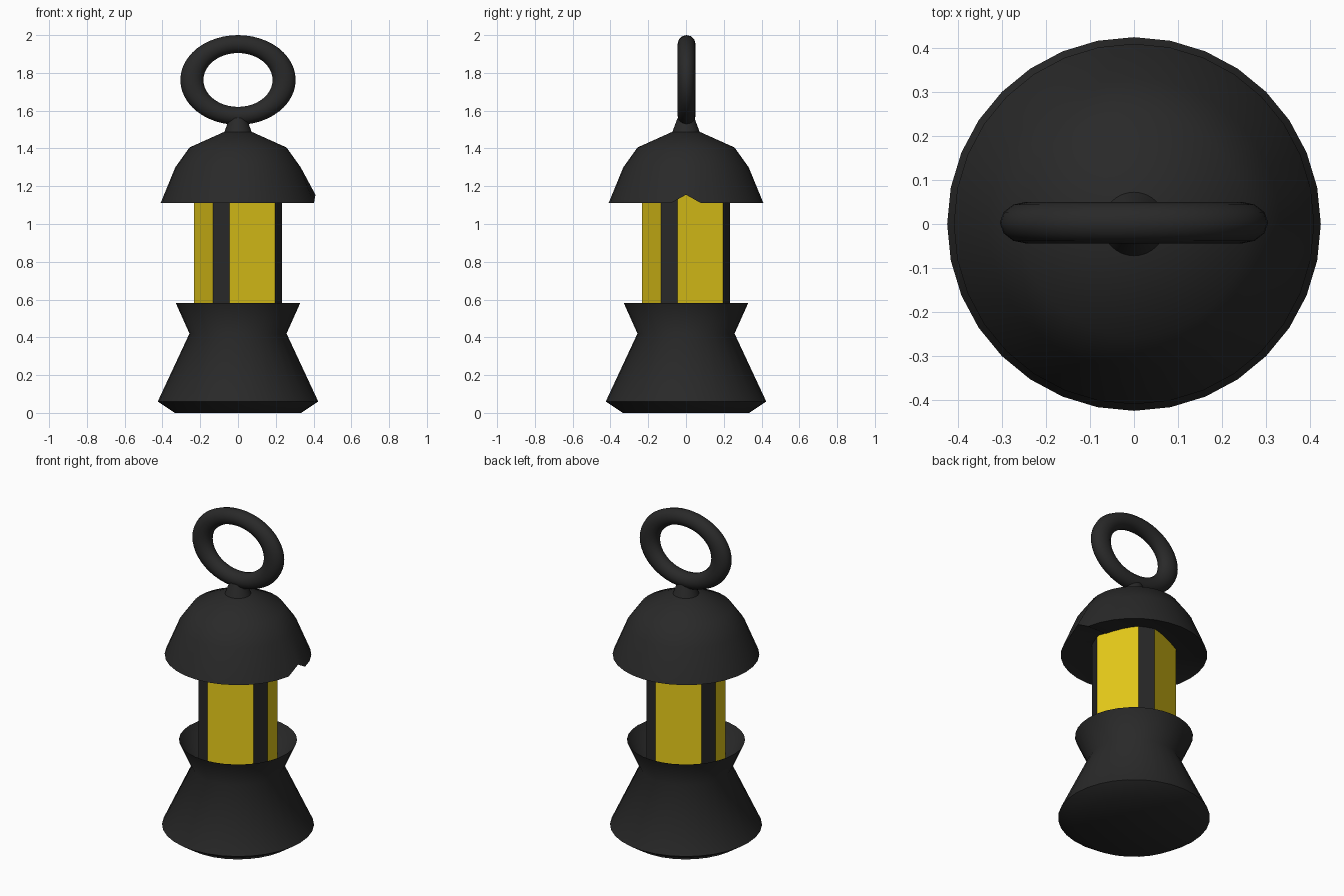
import bpy, bmesh
from math import cos, sin, pi, radians

if "Cube" in bpy.data.objects:
    bpy.data.objects.remove(bpy.data.objects["Cube"])


def material(name, color):
    m = bpy.data.materials.new(name)
    m.diffuse_color = color
    m.use_nodes = True
    m.node_tree.nodes["Principled BSDF"].inputs["Base Color"].default_value = m.diffuse_color
    return m


BLACK = material("black_metal", (0.022, 0.022, 0.022, 1))
YELLOW = material("yellow_glass", (0.8, 0.6, 0.01, 1))


def finish(bm, name, mats, angle):
    mesh = bpy.data.meshes.new(name)
    bmesh.ops.recalc_face_normals(bm, faces=bm.faces)
    bm.to_mesh(mesh)
    bm.free()
    obj = bpy.data.objects.new(name, mesh)
    bpy.context.collection.objects.link(obj)
    for m in mats:
        mesh.materials.append(m)
    bpy.ops.object.select_all(action='DESELECT')
    obj.select_set(True)
    bpy.context.view_layer.objects.active = obj
    bpy.ops.object.shade_smooth_by_angle(angle=radians(angle))
    return obj


def lathe(profile, sides=32):
    """Revolve (radius, z) points around z and cap both ends."""
    bm = bmesh.new()
    rings = [[bm.verts.new((r * cos(2 * pi * i / sides), r * sin(2 * pi * i / sides), z))
              for i in range(sides)] for r, z in profile]
    for a, b in zip(rings, rings[1:]):
        for i in range(sides):
            j = (i + 1) % sides
            bm.faces.new((a[i], a[j], b[j], b[i]))
    bm.faces.new(rings[0])
    bm.faces.new(rings[-1])
    return bm, rings


# Flared base with an open cup on top
bm, _ = lathe([(0.335, 0), (0.425, 0.06), (0.257, 0.42), (0.33, 0.583), (0.235, 0.43)])
finish(bm, "base", [BLACK], 62)

# Domed lid with shallow hollow underside, and one rim point bent upwards
bm, rings = lathe([(0.2, 1.17), (0.41, 1.11), (0.332, 1.30), (0.257, 1.405), (0.075, 1.487)])
rings[1][0].co.z = 1.155
finish(bm, "lid", [BLACK], 62)

# Neck that carries the ring
bm, _ = lathe([(0.075, 1.48), (0.045, 1.56)])
finish(bm, "neck", [BLACK], 50)

# Lamp body: four narrow black posts alternating with four wide glass panels
bm = bmesh.new()
angles = [radians(90 * k + a) for k in range(4) for a in (-33.75, -11.25)]
low, high = ([bm.verts.new((0.237 * cos(a), 0.237 * sin(a), z)) for a in angles]
             for z in (0.42, 1.18))
for i in range(8):
    j = (i + 1) % 8
    bm.faces.new((low[i], low[j], high[j], high[i])).material_index = i % 2
bm.faces.new(low)
bm.faces.new(high)
finish(bm, "lamp_body", [BLACK, YELLOW], 30)

# Oval carrying ring
bpy.ops.mesh.primitive_torus_add(major_radius=0.19, minor_radius=0.0475, major_segments=48,
                                 minor_segments=12, location=(0, 0.003, 1.7625),
                                 rotation=(pi / 2, 0, 0))
ring = bpy.context.object
ring.name = "carry_ring"
ring.scale = (1.285, 1, 1)
ring.data.materials.append(BLACK)
bpy.ops.object.shade_smooth()
